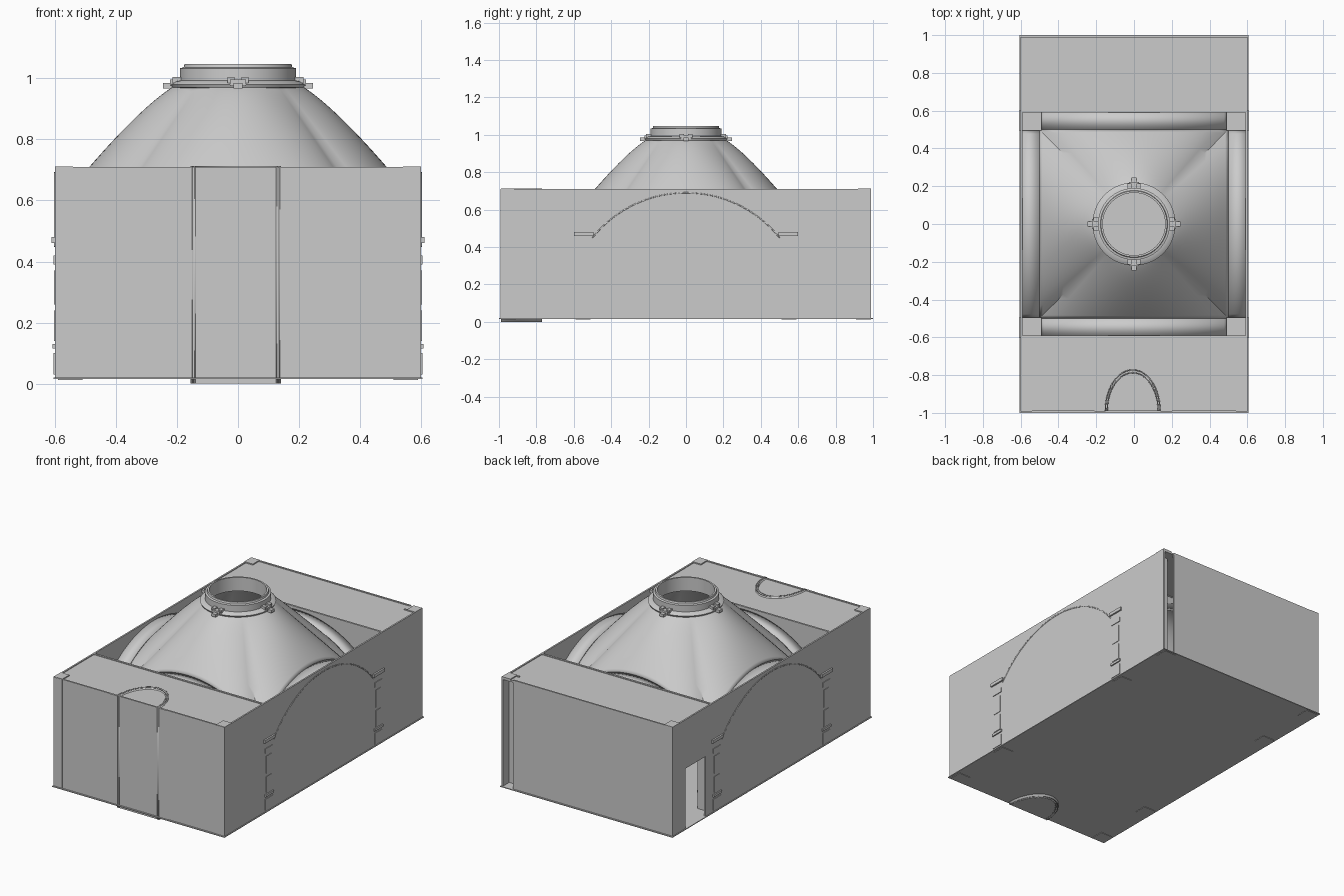
import bpy
import bmesh
from math import sin, cos, pi, sqrt, radians

cube = bpy.data.objects.get("Cube")
if cube:
    bpy.data.objects.remove(cube, do_unlink=True)

stone = bpy.data.materials.new("grey_stone")
stone.use_nodes = True
COLOUR = (0.6, 0.6, 0.6, 1)
stone.diffuse_color = COLOUR
stone.node_tree.nodes["Principled BSDF"].inputs["Base Color"].default_value = COLOUR

W, L, TOP, FLOOR = 0.6, 0.99, 0.71, 0.02   # half width, half length, wall top, floor top
HALF, BAY = 0.5, 0.59                      # domed square, outer end of the arms
SPRING, CROWN = 0.45, 0.69                 # arch springing and crown


def finish(name, bm, thick=0, smooth=False):
    bmesh.ops.recalc_face_normals(bm, faces=bm.faces)
    mesh = bpy.data.meshes.new(name)
    bm.to_mesh(mesh)
    bm.free()
    ob = bpy.data.objects.new(name, mesh)
    bpy.context.collection.objects.link(ob)
    mesh.materials.append(stone)
    if thick:
        mod = ob.modifiers.new("thickness", "SOLIDIFY")
        mod.thickness, mod.offset = thick, 0
    if smooth:
        bpy.ops.object.select_all(action="DESELECT")
        ob.select_set(True)
        bpy.context.view_layer.objects.active = ob
        bpy.ops.object.shade_smooth_by_angle(angle=radians(35))
    return ob


def add_box(bm, x0, x1, y0, y1, z0, z1):
    verts = bmesh.ops.create_cube(bm, size=1)["verts"]
    for v in verts:
        v.co.x = x1 if v.co.x > 0 else x0
        v.co.y = y1 if v.co.y > 0 else y0
        v.co.z = z1 if v.co.z > 0 else z0


def box(name, *bounds):
    bm = bmesh.new()
    add_box(bm, *bounds)
    return finish(name, bm)


def grid(name, rows, thick=0, smooth=True, closed=False):
    bm = bmesh.new()
    vs = [[bm.verts.new(p) for p in row] for row in rows]
    n = len(rows[0])
    for a, b in zip(vs, vs[1:]):
        for i in range(n if closed else n - 1):
            j = (i + 1) % n
            bm.faces.new((a[i], a[j], b[j], b[i]))
    return finish(name, bm, thick, smooth)


def arch_z(u):
    # segmental arch through the springing and the crown
    rise = CROWN - SPRING
    rad = (HALF ** 2 + rise ** 2) / (2 * rise)
    return CROWN - rad + sqrt(rad ** 2 - min(abs(u), HALF) ** 2)


def lathe(name, profile, steps=64):
    rows = [[(r * cos(2 * pi * i / steps), r * sin(2 * pi * i / steps), z)
             for i in range(steps)] for r, z in profile]
    return grid(name, rows, closed=True)


# Floor and the pads beneath it
box("floor", -0.605, 0.605, -1, 1, 0.015, FLOOR)
bm = bmesh.new()
for sx in (-1, 1):
    for y in (-0.95, -0.55, 0.55, 0.95):
        x = sx * 0.55
        add_box(bm, x - 0.04, x + 0.04, y - 0.04, y + 0.04, 0.012, 0.016)
finish("floor_pads", bm)

# Outer walls, with a doorway in the right one and an open slot at a back corner
T = 0.01
box("left_wall", W - T, W, -L, L, FLOOR, TOP)
bm = bmesh.new()
add_box(bm, -W, T - W, -L, 0.66, FLOOR, TOP)
add_box(bm, -W, T - W, 0.86, L, FLOOR, TOP)
add_box(bm, -W, T - W, 0.66, 0.86, 0.4, TOP)
finish("right_wall", bm)
box("front_wall", -W, W, -L, T - L, FLOOR, TOP)
box("back_wall", -W, 0.52, L - T, L, FLOOR, TOP)
box("back_corner_panel", 0.52, W, 0.92, 0.93, FLOOR, TOP)

# Shallow strips on the walls
bm = bmesh.new()
for x in (-0.18, 0.17):
    add_box(bm, x - 0.03, x + 0.03, -L - 0.003, -L, FLOOR, TOP)
for sx in (-1, 1):
    x = sx * 0.57
    add_box(bm, x - 0.03, x + 0.03, -L - 0.002, -L, FLOOR, TOP)
finish("front_wall_strips", bm)

# Flat end roofs, their edge beams and corner blocks
bm = bmesh.new()
for s in (-1, 1):
    y0, y1 = sorted((s * BAY, s * L))
    add_box(bm, -W, W, y0, y1, 0.695, 0.705)
    a, b = sorted((s * BAY, s * (BAY + 0.012)))
    add_box(bm, -W, W, a, b, 0.69, TOP)
    for sx in (-1, 1):
        x0, x1 = sorted((sx * W, sx * 0.54))
        c, d = sorted((s * L, s * 0.92))
        add_box(bm, x0, x1, c, d, 0.7, TOP + 0.002)
finish("end_roofs", bm)

# Half-round apse at the front, showing just below the floor and on the roof
steps = 24
for name, r in (("apse_wall", 0.145), ("apse_inner_wall", 0.135)):
    arc = [(r * cos(pi * i / steps) - 0.007, 1.5 * r * sin(pi * i / steps) - L)
           for i in range(steps + 1)]
    grid(name, [[(x, y, z) for x, y in arc] for z in (0, TOP + 0.003)], 0.006)
bm = bmesh.new()
bm.faces.new([bm.verts.new((x, y, 0.008)) for x, y in arc])
finish("apse_floor", bm, 0.014)

# Corner piers with capitals and banded faces
bm = bmesh.new()
for sx in (-1, 1):
    for sy in (-1, 1):
        x0, x1 = sorted((sx * HALF, sx * W))
        y0, y1 = sorted((sy * HALF, sy * 0.595))
        add_box(bm, x0, x1, y0, y1, FLOOR, 0.46)
        for z0, z1, out, inset in ((0.46, 0.48, 0.01, -0.005), (0.39, 0.42, 0.004, 0.01),
                                   (0.26, 0.37, 0.003, 0.02), (0.14, 0.24, 0.003, 0.02),
                                   (0.115, 0.13, 0.008, 0.005), (0.03, 0.1, 0.004, 0.01)):
            a, b = sorted((sx * (HALF - out), sx * (W + out)))
            add_box(bm, a, b, y0 + inset, y1 - inset, z0, z1)
finish("corner_piers", bm)

# Barrel vaults over the four short arms
us = [HALF * (i / 20 - 1) for i in range(41)]
for s, side, end in ((1, "left", "back"), (-1, "right", "front")):
    grid(side + "_vault", [[(s * d, u, arch_z(u)) for u in us]
                           for d in (HALF, W + 0.002)], 0.006)
    grid(end + "_vault", [[(u, s * d, arch_z(u)) for u in us]
                          for d in (HALF, BAY + 0.005)], 0.006)
    # Wall with an arched opening under the edge of the flat roof
    grid(end + "_arch_wall", [[(u, s * (BAY + 0.005), z) for u, z in
                               [(-W, low(-W)), (-HALF, low(-W))] +
                               [(u, low(u)) for u in us] +
                               [(HALF, low(W)), (W, low(W))]]
                              for low in (lambda u: FLOOR if abs(u) > HALF else arch_z(u),
                                          lambda u: 0.7)], 0.008, False)

# Dome that spreads from a round opening to the four arches
RIM, RIM_Z, STEPS, RINGS = 0.19, 0.98, 96, 20
rows = []
for k in range(RINGS + 1):
    t = k / RINGS
    row = []
    for i in range(STEPS):
        a = 2 * pi * i / STEPS
        c, s = cos(a), sin(a)
        reach = HALF / max(abs(c), abs(s))
        edge_z = arch_z(min(abs(c), abs(s)) * reach)
        r = RIM + (reach - RIM) * t
        bulge = 1.0 + 0.25 * cos(2 * a) ** 2
        row.append((r * c, r * s, RIM_Z + (edge_z - RIM_Z) * t ** bulge))
    rows.append(row)
grid("dome", rows, 0.006, closed=True)

# Ring around the dome opening
lathe("dome_ring", [(0.165, 0.96), (0.215, 0.97), (0.22, 0.98), (0.205, 0.99),
                    (0.19, 0.993), (0.19, 1.033), (0.178, 1.036), (0.175, 1.047),
                    (0.165, 1.047), (0.165, 0.96)])

# Four clamps on the ring
for i, side in enumerate(("left", "back", "right", "front")):
    bm = bmesh.new()
    add_box(bm, 0.185, 0.215, -0.035, -0.012, 0.985, 1.005)
    add_box(bm, 0.185, 0.215, 0.012, 0.035, 0.985, 1.005)
    add_box(bm, 0.185, 0.222, -0.026, 0.026, 0.975, 0.997)
    add_box(bm, 0.2, 0.245, -0.014, 0.014, 0.967, 0.985)
    finish(side + "_clamp", bm).rotation_euler.z = i * pi / 2
